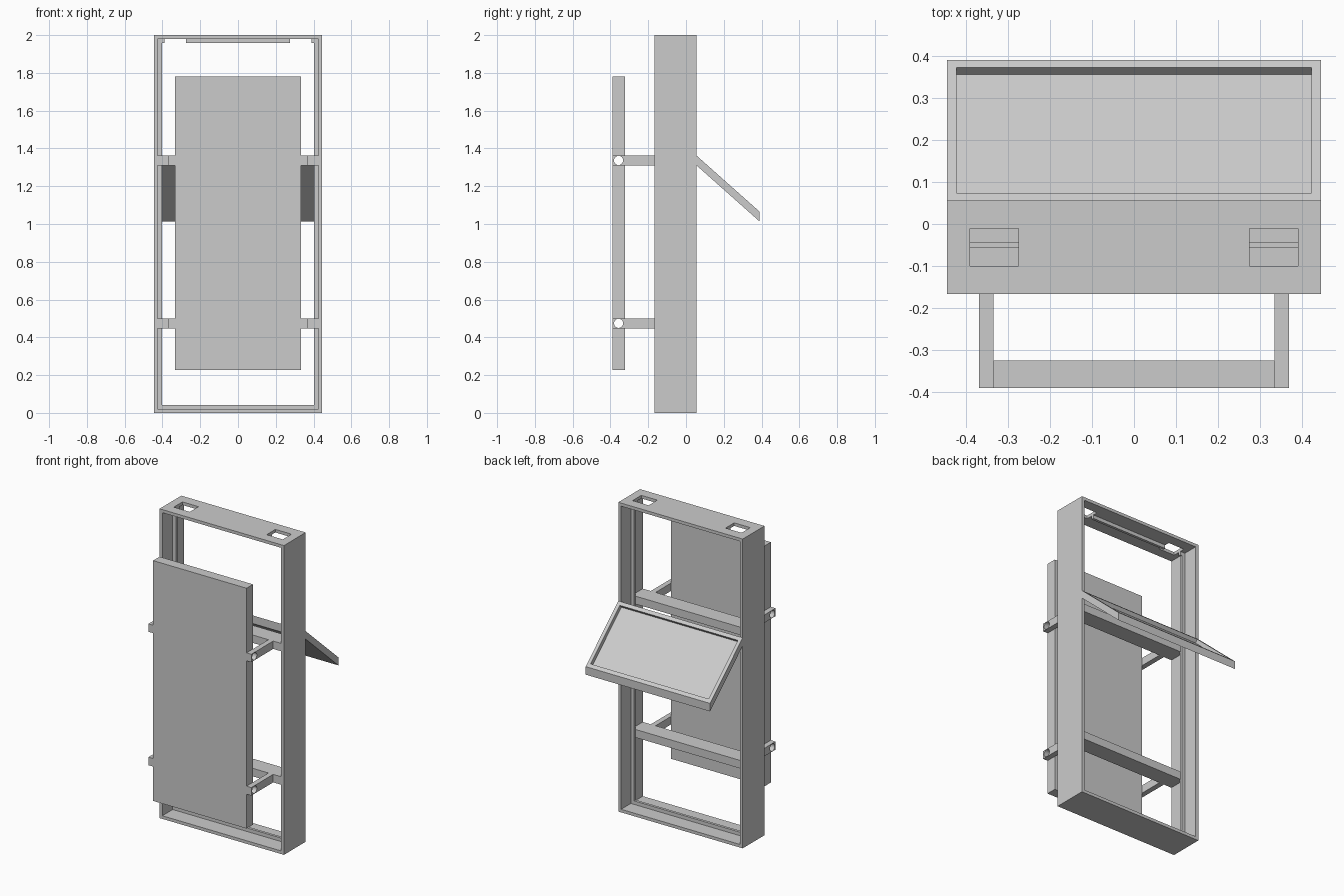
import bpy
import bmesh
from mathutils import Matrix, Vector

cube = bpy.data.objects.get("Cube")
if cube:
    bpy.data.objects.remove(cube, do_unlink=True)

# Single material
grey = bpy.data.materials.new("light_grey")
grey.use_nodes = True
colour = (0.6, 0.6, 0.6, 1)
grey.diffuse_color = colour
grey.node_tree.nodes["Principled BSDF"].inputs["Base Color"].default_value = colour


def finish(name, bm):
    bmesh.ops.recalc_face_normals(bm, faces=bm.faces)
    mesh = bpy.data.meshes.new(name)
    bm.to_mesh(mesh)
    bm.free()
    mesh.materials.append(grey)
    obj = bpy.data.objects.new(name, mesh)
    bpy.context.collection.objects.link(obj)
    return obj


def box(name, x, y, z):
    """Box from (min, max) ranges."""
    bm = bmesh.new()
    bmesh.ops.create_cube(bm, size=1)
    for v in bm.verts:
        v.co = [r[0] if c < 0 else r[1] for c, r in zip(v.co, (x, y, z))]
    return finish(name, bm)


def prism(name, profile, half_width):
    """Side profile of (y, z) points drawn out along x."""
    bm = bmesh.new()
    face = bm.faces.new([bm.verts.new((-half_width, y, z)) for y, z in profile])
    out = bmesh.ops.extrude_face_region(bm, geom=[face])["geom"]
    moved = [g for g in out if isinstance(g, bmesh.types.BMVert)]
    bmesh.ops.translate(bm, verts=moved, vec=(2 * half_width, 0, 0))
    return finish(name, bm)


def ring(name, half_x, z, wall, y):
    """Rectangular picture-frame ring with the given wall thickness."""
    bm = bmesh.new()
    loops = []
    for inset in (0, wall):
        for depth in y:
            hx, low, high = half_x - inset, z[0] + inset, z[1] - inset
            corners = ((-hx, low), (hx, low), (hx, high), (-hx, high))
            loops.append([bm.verts.new((cx, depth, cz)) for cx, cz in corners])
    outer_front, outer_back, inner_front, inner_back = loops
    for a, b in ((outer_front, outer_back), (outer_back, inner_back),
                 (inner_back, inner_front), (inner_front, outer_front)):
        for i in range(4):
            j = (i + 1) % 4
            bm.faces.new((a[i], a[j], b[j], b[i]))
    return finish(name, bm)


def cut(obj, cutter):
    cutter.hide_render = True
    mod = obj.modifiers.new("cut", "BOOLEAN")
    mod.operation = "DIFFERENCE"
    mod.solver = "EXACT"
    mod.object = cutter
    bpy.context.view_layer.objects.active = obj
    bpy.ops.object.modifier_apply(modifier=mod.name)
    bpy.data.objects.remove(cutter, do_unlink=True)


def pin_cutter(z):
    bm = bmesh.new()
    bmesh.ops.create_cone(bm, cap_ends=True, segments=32, radius1=0.024,
                          radius2=0.024, depth=1,
                          matrix=Matrix.Translation((0, -0.357, z))
                          @ Matrix.Rotation(1.5707963, 4, "Y"))
    return finish("pin_cutter", bm)


FRONT, BACK = -0.166, 0.056
BEAMS = {"lower": (0.448, 0.5), "upper": (1.311, 1.362)}

# Outer frame and its inner rib, with two slots through the top
frame = ring("outer_frame", 0.445, (0, 2), 0.02, (FRONT, BACK))
rib = ring("inner_rib", 0.425, (0.02, 1.98), 0.023, (-0.06, -0.043))
for part in (frame, rib):
    for x in ((-0.39, -0.275), (0.275, 0.39)):
        cut(part, box("slot_cutter", x, (-0.1, -0.011), (1.9, 2.1)))

# Front panel
panel = box("front_panel", (-0.334, 0.334), (-0.39, -0.324), (0.226, 1.78))

# Cross beams, arms and pin holes
for level, z in BEAMS.items():
    middle = sum(z) / 2
    box(level + "_cross_beam", (-0.425, 0.425), (FRONT, -0.056), z)
    cut(panel, pin_cutter(middle))
    for side, x in (("left", (0.334, 0.368)), ("right", (-0.368, -0.334))):
        arm = box(f"{level}_{side}_arm", x, (-0.39, FRONT), z)
        cut(arm, pin_cutter(middle))

# Sloping tray behind the frame
top, end = Vector((BACK, 1.362)), Vector((0.39, 1.065))
drop = Vector((0, 0.052))
tray = prism("tilted_tray", (top, end, end - drop, top - drop), 0.445)
slope = end - top
normal = Vector((-slope.y, slope.x)).normalized() * 0.025
near, far = top + slope * 0.053, top + slope * 0.945
cut(tray, prism("recess_cutter", (near - normal, far - normal,
                                  far + normal, near + normal), 0.422))
